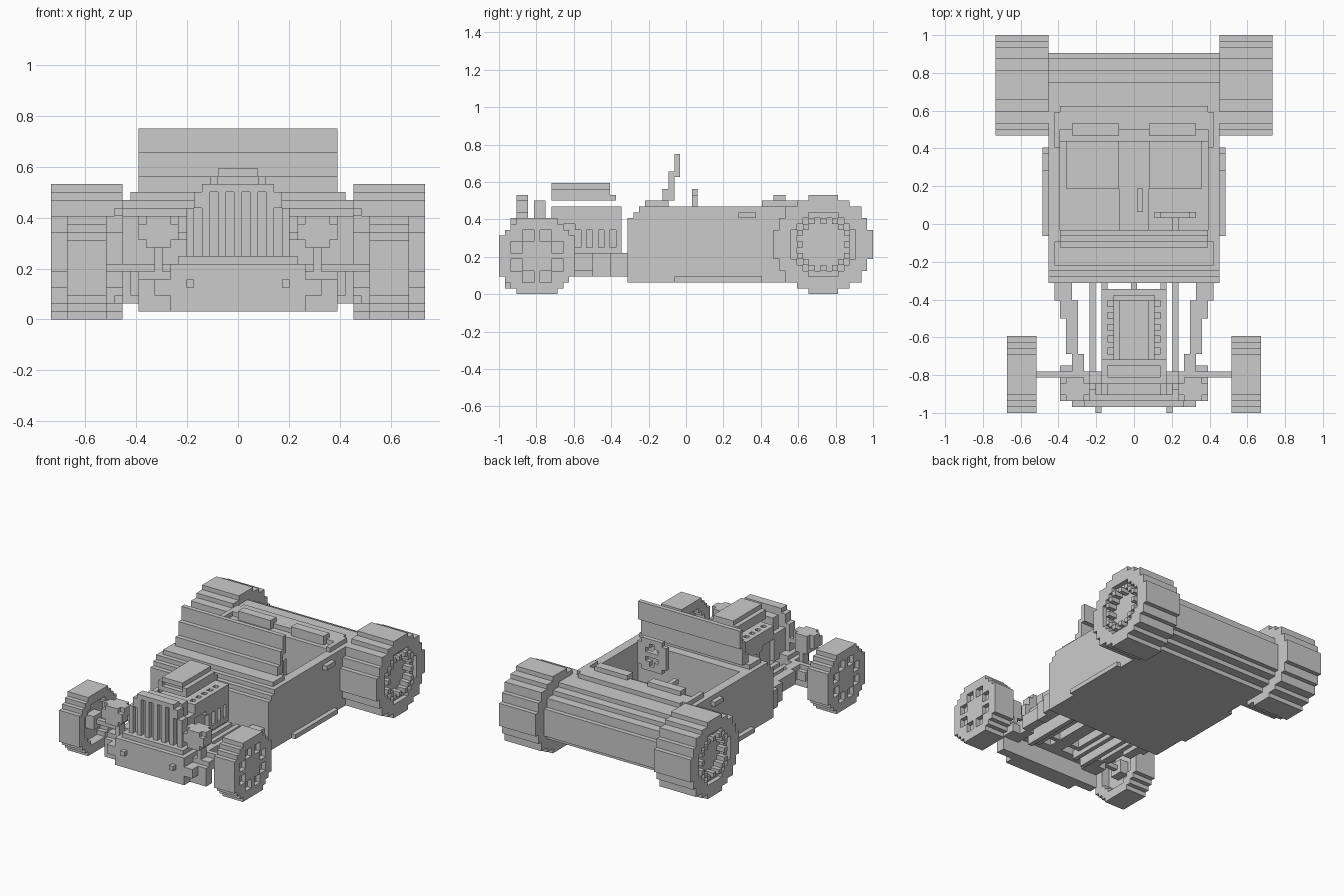
import bpy
import bmesh
from mathutils import Vector

cube = bpy.data.objects.get("Cube")
if cube:
    bpy.data.objects.remove(cube)

CELL = 1 / 32
SIDES = [Vector(d) for d in ((1, 0, 0), (-1, 0, 0), (0, 1, 0), (0, -1, 0), (0, 0, 1), (0, 0, -1))]


def block(x0, x1, y0, y1, z0, z1):
    """Cells of a block: x columns inclusive, y and z as bounds."""
    return {(x, y, z) for x in range(x0, x1 + 1)
            for y in range(y0, y1) for z in range(z0, z1)}


def wide(x, *bounds):
    return block(-x, x, *bounds)


def mirrored(cells):
    return cells | {(-x, y, z) for x, y, z in cells}


def build(name, cells):
    """Skin a set of cells with only its exposed faces."""
    bm = bmesh.new()
    verts = {}

    def vert(p):
        key = tuple(round(2 * c) for c in p)
        if key not in verts:
            verts[key] = bm.verts.new(p * CELL)
        return verts[key]

    for cell in cells:
        base = Vector(cell)
        centre = base + Vector((0, 0.5, 0.5))
        for n in SIDES:
            if tuple(int(c) for c in base + n) in cells:
                continue
            u = Vector((n.y, n.z, n.x)) / 2
            v = n.cross(u)
            m = centre + n / 2
            bm.faces.new([vert(m + a * u + b * v)
                          for a, b in ((-1, -1), (1, -1), (1, 1), (-1, 1))])
    bmesh.ops.dissolve_limit(bm, angle_limit=0.01, verts=bm.verts, edges=bm.edges)
    bmesh.ops.recalc_face_normals(bm, faces=bm.faces)
    mesh = bpy.data.meshes.new(name)
    bm.to_mesh(mesh)
    bm.free()
    obj = bpy.data.objects.new(name, mesh)
    bpy.context.collection.objects.link(obj)


def disc(radius, x0, x1, y, z):
    """Stepped round disc whose axis runs along x."""
    n = int(radius)
    return {(x, y + j, z + k) for x in range(x0, x1 + 1)
            for j in range(-n, n + 1) for k in range(-n, n + 1)
            if j * j + k * k <= radius * radius}


# Body tub with stepped cowl and rounded tail
body = wide(14, -10, 20, 2, 13)
for step, y in enumerate((-9, -8, -7)):
    body |= wide(14 - step // 2, y, -1, 13, 14 + step)
body -= wide(14, -3, -1, 15, 16)
body |= wide(14, -1, 20, 13, 15)
for y0, y1, z0, z1 in ((20, 24, 2, 15), (24, 26, 3, 14), (26, 28, 4, 13), (28, 29, 5, 11)):
    body |= wide(14, y0, y1, z0, z1)
body |= wide(13, 13, 19, 15, 16) | wide(12, 19, 20, 15, 16)
body -= wide(12, -1, 16, 3, 17)
build("body", body)

# Sills and door handles
build("sills", mirrored(block(15, 15, -2, 13, 2, 3)))
build("door_handles", mirrored(block(15, 15, 9, 12, 13, 14)))

# Windscreen leaning back in steps
build("windscreen", wide(12, -4, -3, 16, 18) | wide(12, -3, -2, 16, 21)
      | wide(12, -2, -1, 20, 24))

# Interior
build("seats", mirrored(block(3, 11, 6, 14, 3, 7) | block(3, 10, 15, 17, 7, 17))
      | wide(12, 14, 16, 3, 15))
build("tunnel", wide(2, -1, 14, 3, 5))
build("gear_lever", block(1, 1, 4, 5, 5, 10) | block(1, 1, 2, 6, 10, 11))
rim = {(x, 1, z) for x in range(4, 11) for z in range(11, 18)
       if 5 <= (x - 7) ** 2 + (z - 14) ** 2 <= 13}
rim |= block(4, 10, 1, 2, 14, 15) | block(7, 7, -1, 1, 14, 15)
build("steering_wheel", rim)

# Engine cover, open underneath, with louvres and a raised air scoop
hood = wide(5, -23, -11, 12, 15) | wide(5, -19, -11, 7, 13) | wide(4, -23, -11, 5, 13)
hood -= wide(3, -22, -11, 5, 13)
for y in range(-19, -11, 2):
    hood -= mirrored(block(5, 5, y, y + 1, 8, 11))
for y in range(-22, -12, 2):
    hood -= mirrored(block(4, 4, y, y + 1, 14, 15))
build("engine_cover", hood)
scoop = wide(3, -23, -12, 16, 17) | wide(3, -23, -13, 17, 18) | wide(2, -23, -13, 18, 19)
scoop -= wide(2, -23, -22, 17, 18)
build("air_scoop", scoop)

# Chassis rails, drive shaft and outer side rails
build("chassis_rails", mirrored(block(7, 7, -25, -10, 3, 6) | block(5, 5, -25, -10, 4, 6)))
build("drive_shaft", wide(1, -25, -12, 5, 7) | wide(0, -12, -10, 5, 7))
build("side_rails", mirrored(
    block(11, 13, -13, -10, 3, 7) | block(11, 12, -16, -13, 3, 7)
    | block(10, 11, -22, -13, 4, 7) | block(9, 10, -25, -22, 4, 7)))

# Radiator shell with vertical slots
shell = wide(6, -29, -27, 7, 14) | wide(5, -29, -27, 14, 16) | wide(4, -29, -27, 16, 17)
for x, top in ((1, 16), (3, 16), (5, 14)):
    shell -= mirrored(block(x, x, -29, -28, 8, top))
shell |= wide(5, -27, -23, 7, 13) | wide(4, -26, -24, 13, 16)
build("radiator_shell", shell)

# Front apron with swept-back stepped ends and bolts
apron = wide(8, -31, -29, 1, 7) | wide(10, -31, -28, 3, 5) | wide(12, -29, -27, 1, 5)
apron |= wide(8, -30, -25, 5, 7) | wide(7, -30, -25, 7, 8)
apron |= mirrored(block(9, 12, -28, -24, 4, 6) | block(6, 6, -32, -31, 4, 5))
build("front_apron", apron)

# Headlights with cross-shaped lenses, on brackets
lamp = block(9, 11, -30, -26, 9, 13) | block(8, 12, -30, -28, 10, 12)
lamp |= block(8, 12, -29, -27, 10, 13) | block(10, 10, -28, -26, 5, 9)
lamp |= block(7, 8, -28, -27, 10, 11)
build("headlights", mirrored(lamp))

# Front axle
build("front_axle", wide(18, -26, -25, 6, 7))

# Front wheels: dished behind, outer face with eight shallow square recesses
front = disc(6.75, 17, 21, -26, 6) - disc(4.6, 17, 18, -26, 6)
front |= disc(1.5, 17, 18, -26, 6)
for a, b in ((1, 3), (3, 1)):
    for j in (a, -a - 1):
        for k in (b, -b - 1):
            front -= block(21, 21, j - 26, j - 24, k + 6, k + 8)

# Rear wheels: shallow dished hub ringed by teeth
rear = disc(8.5, 15, 23, 23, 8)
rear -= disc(5.5, 23, 23, 23, 8) | disc(4.3, 22, 22, 23, 8)
teeth = disc(4.6, 22, 23, 23, 8) - disc(3.7, 22, 23, 23, 8)
rear |= {c for c in teeth if (c[1] + c[2]) % 2}

for label, cells in (("front", front), ("rear", rear)):
    build(label + "_wheel_left", cells)
    build(label + "_wheel_right", {(-x, y, z) for x, y, z in cells})
